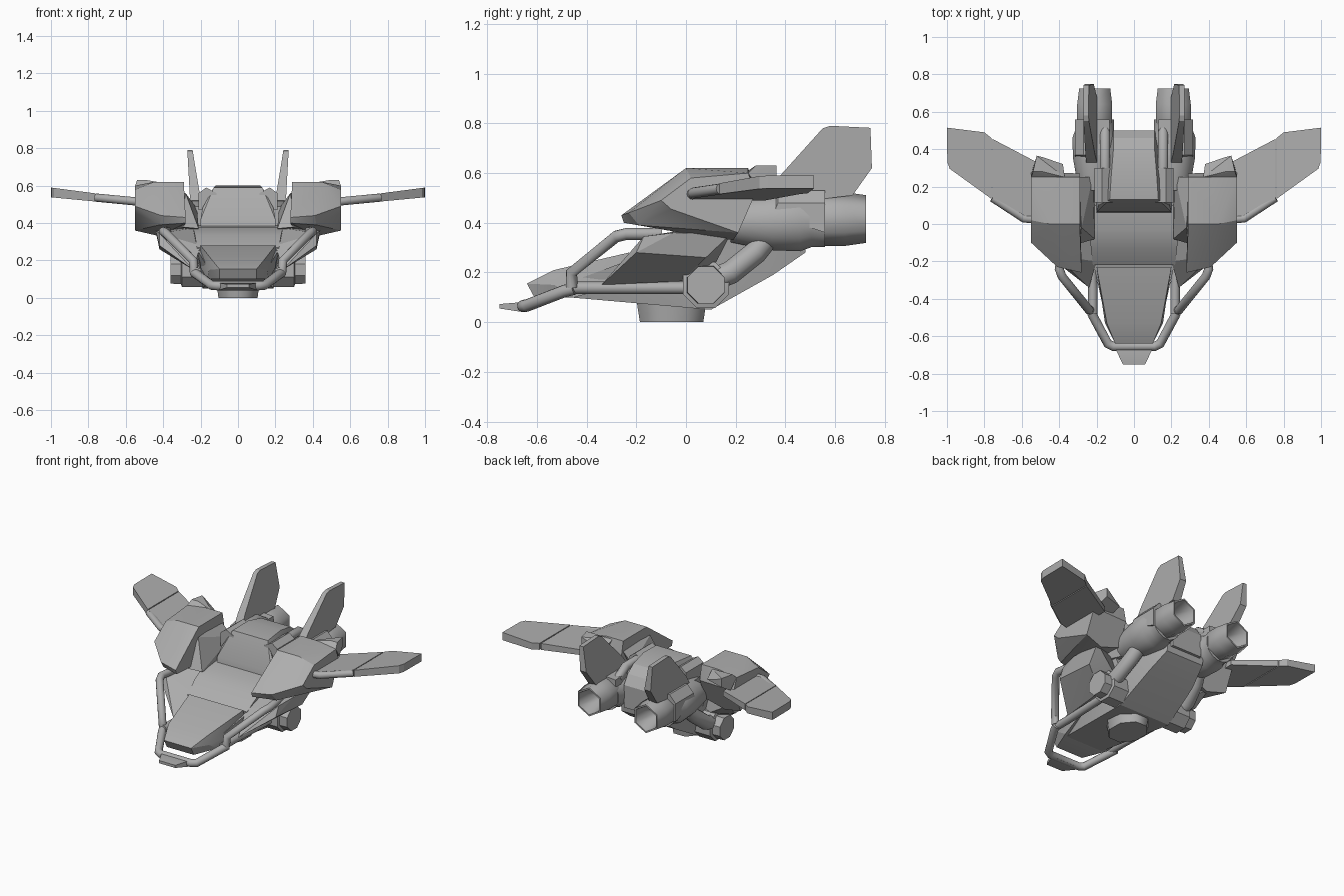
import bpy, bmesh, math
from mathutils import Vector

cube = bpy.data.objects.get("Cube")
if cube:
    bpy.data.objects.remove(cube, do_unlink=True)

grey = bpy.data.materials.new("plain_grey")
grey.use_nodes = True
colour = (0.42, 0.42, 0.42, 1)
grey.diffuse_color = colour
grey.node_tree.nodes["Principled BSDF"].inputs["Base Color"].default_value = colour


def finish(name, bm, angle):
    bmesh.ops.recalc_face_normals(bm, faces=bm.faces[:])
    mesh = bpy.data.meshes.new(name)
    bm.to_mesh(mesh)
    bm.free()
    mesh.materials.append(grey)
    obj = bpy.data.objects.new(name, mesh)
    bpy.context.collection.objects.link(obj)
    bpy.ops.object.select_all(action="DESELECT")
    obj.select_set(True)
    bpy.context.view_layer.objects.active = obj
    bpy.ops.object.shade_smooth_by_angle(angle=math.radians(angle))
    return obj


def solid(name, points):
    """Convex block around a few corner points."""
    bm = bmesh.new()
    for p in points:
        bm.verts.new(p)
    bmesh.ops.convex_hull(bm, input=bm.verts[:])
    loose = [v for v in bm.verts if not v.link_faces]
    bmesh.ops.delete(bm, geom=loose, context="VERTS")
    bmesh.ops.dissolve_limit(bm, angle_limit=math.radians(2), verts=bm.verts[:], edges=bm.edges[:])
    return finish(name, bm, 18)


def centre(name, points):
    solid(name, points + [(-x, y, z) for x, y, z in points])


def pair(name, points):
    for side, s in (("left", 1), ("right", -1)):
        solid(f"{side}_{name}", [(s * x, y, z) for x, y, z in points])


def lathe(name, profile, origin, axis, sides, angle=30):
    """Revolve (radius, distance) rings around an axis."""
    bm = bmesh.new()
    rot = Vector(axis).to_track_quat("Z", "Y")
    rings = []
    for r, d in profile:
        ring = []
        for i in range(sides):
            a = 2 * math.pi * (i + .5) / sides
            ring.append(bm.verts.new(Vector(origin) + rot @ Vector((r * math.cos(a), r * math.sin(a), d))))
        rings.append(ring)
    for a, b in zip(rings, rings[1:]):
        for i in range(sides):
            j = (i + 1) % sides
            bm.faces.new((a[i], a[j], b[j], b[i]))
    bm.faces.new(rings[0])
    bm.faces.new(rings[-1])
    return finish(name, bm, angle)


def tube(name, path, radius):
    """Round bar along a bent path."""
    curve = bpy.data.curves.new(name, "CURVE")
    curve.dimensions = "3D"
    curve.bevel_depth = radius
    curve.bevel_resolution = 4
    curve.use_fill_caps = True
    line = curve.splines.new("POLY")
    line.points.add(len(path) - 1)
    for pt, co in zip(line.points, path):
        pt.co = (*co, 1)
    temp = bpy.data.objects.new(name, curve)
    bpy.context.collection.objects.link(temp)
    bpy.context.view_layer.update()
    mesh = bpy.data.meshes.new_from_object(temp.evaluated_get(bpy.context.evaluated_depsgraph_get()))
    bpy.data.objects.remove(temp, do_unlink=True)
    bm = bmesh.new()
    bm.from_mesh(mesh)
    bpy.data.meshes.remove(mesh)
    return finish(name, bm, 50)


# Belly, with its underside rising to the rear
centre("belly", [(.14, -.47, .1), (.16, -.47, .16), (.19, .1, .05), (.17, .35, .19), (.14, .48, .28),
                 (.2, -.25, .18), (.22, -.2, .26), (.22, .05, .2), (.2, .35, .38), (.14, .49, .38)])
# Cockpit deck, curved up toward the rear
centre("cockpit_deck", [(.22, -.22, .27), (.23, -.13, .335), (.24, -.03, .375), (.24, .1, .39),
                        (.2, -.2, .15), (.2, .15, .2)])
# Sloping nose hood
centre("nose_hood", [(.2, -.23, .28), (.2, -.23, .16), (.145, -.53, .21), (.1, -.64, .155),
                     (.155, -.53, .15), (.1, -.61, .1), (.165, -.45, .1)])
# Rear block between the engines
centre("rear_block", [(.2, .06, .38), (.2, .065, .42), (.19, .1, .48), (.13, .13, .59), (.12, .28, .6),
                      (.11, .4, .575), (.11, .46, .53), (.11, .5, .47), (.11, .5, .32), (.2, .2, .3)])
# Flared body flanks
pair("flank", [(.24, -.34, .15), (.28, -.3, .18), (.42, -.2, .28), (.42, -.17, .345), (.44, -.05, .36),
               (.44, .18, .355), (.42, .08, .26), (.26, -.02, .165), (.2, -.2, .28), (.2, .05, .38), (.2, .1, .2)])
# Inner cockpit walls
pair("inner_wall", [(.21, -.08, .37), (.28, -.02, .56), (.31, -.11, .38), (.3, .25, .56),
                    (.22, .25, .48), (.21, .2, .35)])
# Angular shoulder pods over the flanks
pair("shoulder_pod", [(.28, -.26, .43), (.28, -.25, .4), (.41, -.23, .44), (.42, -.19, .39), (.55, -.1, .49),
                      (.55, -.06, .455), (.42, -.02, .36), (.29, 0, .62), (.45, 0, .62), (.55, .02, .58),
                      (.29, .25, .62), (.41, .25, .62), (.55, .25, .6), (.55, .21, .36), (.42, .19, .33),
                      (.29, .2, .37), (.29, .27, .52), (.55, .28, .52)])
# Raised rear tips of the pods
pair("shoulder_cap", [(.37, .25, .61), (.38, .32, .57), (.48, .355, .61), (.52, .365, .63), (.54, .28, .63),
                      (.55, .25, .6), (.49, .28, .63), (.52, .365, .57), (.54, .3, .53), (.4, .25, .53)])


def wing_panel(name, outline):
    # The wing climbs and thickens slightly toward its tip
    pts = []
    for x, y in outline:
        mid = .513 + (x - .55) * .113
        half = .017 + (x - .5) * .018
        pts += [(x, y, mid - half), (x, y, mid + half)]
    pair(name, pts)


wing_panel("wing_root", [(.5, .02), (.59, .03), (.757, .135), (.757, .455), (.55, .345), (.5, .32)])
wing_panel("wing_tip", [(.763, .135), (.985, .295), (.998, .33), (1, .515), (.8, .49), (.763, .46)])

# Tail fins, thicker at the root and leaning outward
fin = [(.33, .52), (.37, .58), (.55, .78), (.58, .79), (.742, .782), (.748, .62), (.67, .51), (.5, .49)]
fin_points = []
for y, z in fin:
    x = .225 + (z - .5) * .11
    half = .03 - (z - .5) * .055
    fin_points += [(x - half, y, z), (x + half, y, z)]
pair("tail_fin", fin_points)
pair("fin_mount", [(x, y, z) for x, top in ((.13, .52), (.27, .53), (.316, .48))
                   for y, z in ((.35, top - .05), (.37, top), (.56, top), (.56, .36))])
# Gabled housings for the barrels on the rear block
pair("barrel_housing", [(x, y, z) for y in (.115, .3) for x, z in
                        ((.11, .47), (.115, .56), (.17, .59), (.21, .56), (.21, .47))])

for side, s in (("left", 1), ("right", -1)):
    # Engine and hollow six-sided nozzle
    lathe(f"{side}_engine", [(.085, .18), (.1, .25), (.118, .35), (.122, .46), (.105, .505), (.105, .56)],
          (s * .21, 0, .405), (0, 1, 0), 16, 25)
    lathe(f"{side}_nozzle", [(.09, .5), (.108, .56), (.108, .64), (.096, .725), (.085, .725), (.05, .58)],
          (s * .21, 0, .415), (0, 1, 0), 6, 65)
    tube(f"{side}_barrel", [(s * .155, .28, .55), (s * .155, .42, .55), (s * .155, .5, .5)], .028)
    # Eight-sided side pod with a narrower end cap
    lathe(f"{side}_side_pod", [(.1, .18), (.1, .3), (.082, .305), (.08, .36)],
          (0, .08, .15), (s, 0, 0), 8)
    # Thick pipe from the side pod to the engine
    tube(f"{side}_exhaust_pipe", [(s * .27, .08, .16), (s * .27, .18, .2), (s * .25, .28, .28),
                                  (s * .22, .36, .38)], .047)
    # Guard bars around the nose
    tube(f"{side}_lower_bar", [(s * .22, -.48, .138), (s * .22, -.35, .138), (s * .235, .04, .138)], .025)
    tube(f"{side}_upper_bar", [(s * .235, -.46, .14), (s * .24, -.46, .2), (s * .385, -.28, .345),
                               (s * .4, -.24, .355), (s * .38, -.1, .355)], .024)
    tube(f"{side}_wing_spar", [(s * .54, .025, .515), (s * .59, .03, .52), (s * .757, .14, .536)], .022)

tube("front_bumper", [(-.235, -.45, .135), (-.22, -.49, .125), (-.14, -.64, .067), (-.11, -.655, .065),
                      (.11, -.655, .065), (.14, -.64, .067), (.22, -.49, .125), (.235, -.45, .135)], .025)
centre("bumper_plate", [(.1, -.665, .08), (.1, -.665, .042), (.06, -.75, .073), (.06, -.75, .055),
                        (.08, -.64, .075), (.08, -.64, .045)])

# Landing foot, oval and tapering downward
foot = lathe("landing_foot", [(.138, 0), (.153, .09)], (0, -.058, 0), (0, 0, 1), 8, 60)
foot.scale.x = .82
